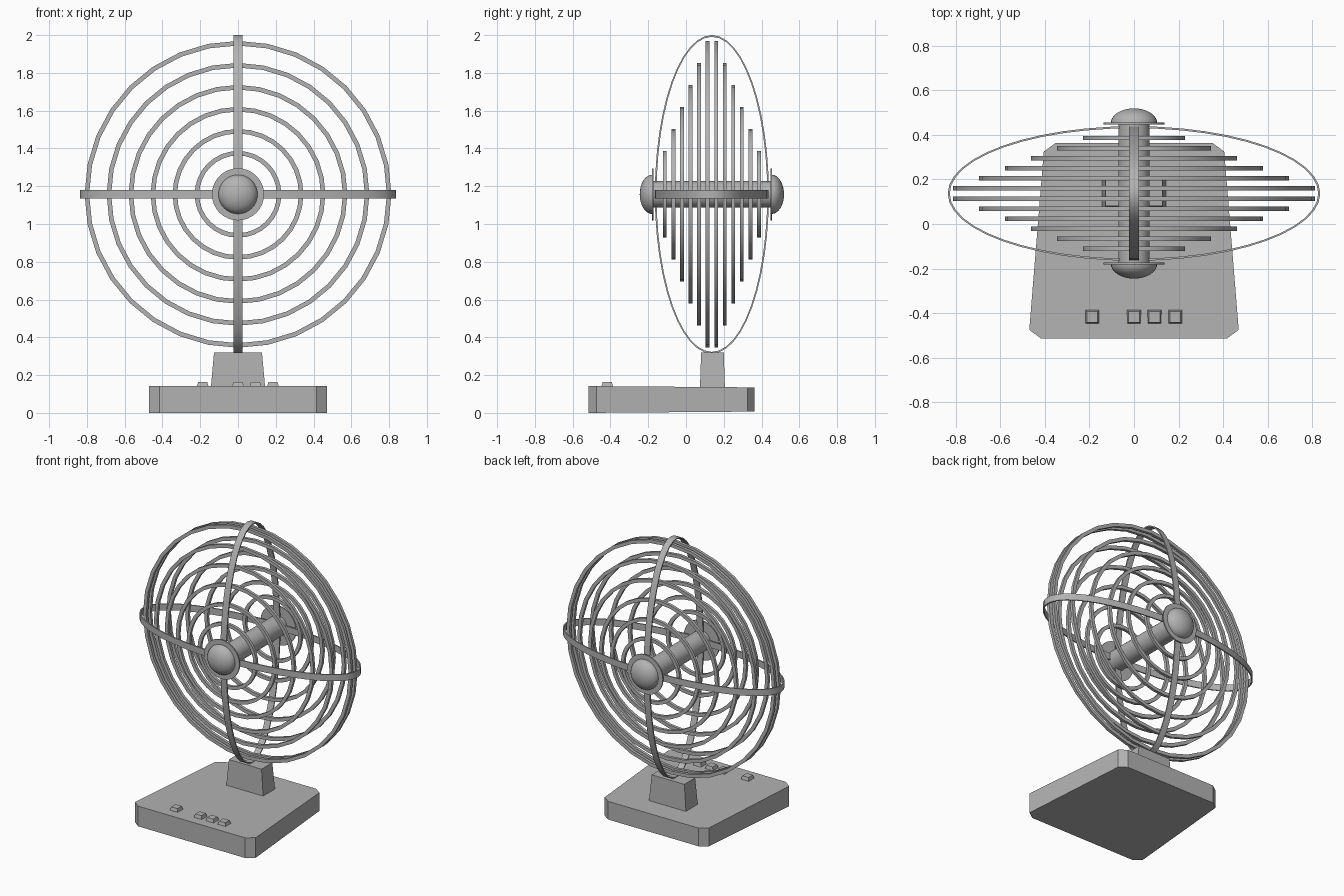
import bpy, bmesh, math
from mathutils import Vector

cube = bpy.data.objects.get("Cube")
if cube:
    bpy.data.objects.remove(cube)

grey = bpy.data.materials.new("grey_plastic")
grey.use_nodes = True
colour = (0.45, 0.45, 0.45, 1)
grey.diffuse_color = colour
grey.node_tree.nodes["Principled BSDF"].inputs["Base Color"].default_value = colour

CENTRE = Vector((0, 0.137, 1.157))


def finish(name, bm, smooth=True):
    bmesh.ops.remove_doubles(bm, verts=bm.verts, dist=1e-5)
    bmesh.ops.recalc_face_normals(bm, faces=bm.faces)
    mesh = bpy.data.meshes.new(name)
    bm.to_mesh(mesh)
    bm.free()
    mesh.materials.append(grey)
    ob = bpy.data.objects.new(name, mesh)
    bpy.context.collection.objects.link(ob)
    if smooth:
        bpy.ops.object.select_all(action='DESELECT')
        ob.select_set(True)
        bpy.context.view_layer.objects.active = ob
        bpy.ops.object.shade_smooth_by_angle(angle=math.radians(30))
    return ob


def lathe(name, profile, closed=False, sides=32):
    """Spin (radius, depth) points around the fan axis."""
    bm = bmesh.new()
    verts = [bm.verts.new(CENTRE + Vector((r, y, 0))) for r, y in profile]
    pairs = list(zip(verts, verts[1:]))
    if closed:
        pairs.append((verts[-1], verts[0]))
    edges = [bm.edges.new(p) for p in pairs]
    bmesh.ops.spin(bm, geom=verts + edges, cent=CENTRE, axis=(0, 1, 0),
                   angle=math.tau, steps=sides)
    return finish(name, bm)


def loft(name, lower, upper):
    """Solid between two matching outlines."""
    bm = bmesh.new()
    a = [bm.verts.new(p) for p in lower]
    b = [bm.verts.new(p) for p in upper]
    bm.faces.new(a)
    bm.faces.new(b)
    for i in range(len(a)):
        j = (i + 1) % len(a)
        bm.faces.new((a[i], a[j], b[j], b[i]))
    return finish(name, bm, smooth=False)


def rect(x, y, half_x, half_y, z):
    return [(x + i * half_x, y + j * half_y, z)
            for i, j in ((-1, -1), (1, -1), (1, 1), (-1, 1))]


def band(name, radius, vertical, sides=48):
    """Thin elliptical strap around the cage."""
    bm = bmesh.new()
    loops = []
    for inset, side in ((0, -1), (0, 1), (0.009, 1), (0.009, -1)):
        loop = []
        for i in range(sides):
            a = math.tau * i / sides
            long = (radius - inset) * math.cos(a)
            deep = (0.302 - inset) * math.sin(a)
            wide = side * 0.023
            p = (wide, deep, long) if vertical else (long, deep, wide)
            loop.append(bm.verts.new(CENTRE + Vector(p)))
        loops.append(loop)
    for k in range(4):
        p, q = loops[k], loops[(k + 1) % 4]
        for i in range(sides):
            j = (i + 1) % sides
            bm.faces.new((p[i], p[j], q[j], q[i]))
    finish(name, bm)


# Wire rings, shrinking toward front and back
for side, label in ((-1, "front"), (1, "back")):
    for i in range(6):
        outer = 0.812 - 0.1165 * i
        y = side * (0.023 + 0.0452 * i)
        inner = outer - 0.024
        lathe(f"{label}_ring_{i + 1}",
              [(outer, y - 0.01), (outer, y + 0.01),
               (inner, y + 0.01), (inner, y - 0.01)], closed=True)

    # Hub flange and dome at each end
    lathe(f"{label}_flange",
          [(0, side * 0.31), (0.138, side * 0.31),
           (0.138, side * 0.318), (0, side * 0.318)])
    dome = [(0.104 * math.cos(t), side * (0.316 + 0.066 * math.sin(t)))
            for t in (math.pi / 2 * k / 8 for k in range(9))]
    lathe(f"{label}_dome", dome)

lathe("hub_shaft", [(0, -0.312), (0.07, -0.312), (0.07, 0.312), (0, 0.312)])

# Cage straps
band("vertical_strap", 0.843, True)
band("horizontal_strap", 0.836, False)

# Base with clipped corners, thinner toward the back
half = [(0.416, -0.515), (0.47, -0.475), (0.405, 0.325), (0.353, 0.363)]
outline = half + [(-x, y) for x, y in reversed(half)]
slope = lambda y: 0.007 * (y + 0.515) / 0.878
loft("base", [(x, y, slope(y)) for x, y in outline],
     [(x, y, 0.142 - slope(y)) for x, y in outline])

# Stem
loft("stem", rect(0, 0.14, 0.144, 0.066, 0.13), rect(0, 0.14, 0.127, 0.06, 0.32))

# Control buttons
for i, x in enumerate((-0.187, 0, 0.092, 0.185)):
    loft(f"button_{i + 1}", rect(x, -0.417, 0.032, 0.032, 0.135),
         rect(x, -0.417, 0.024, 0.024, 0.164))
